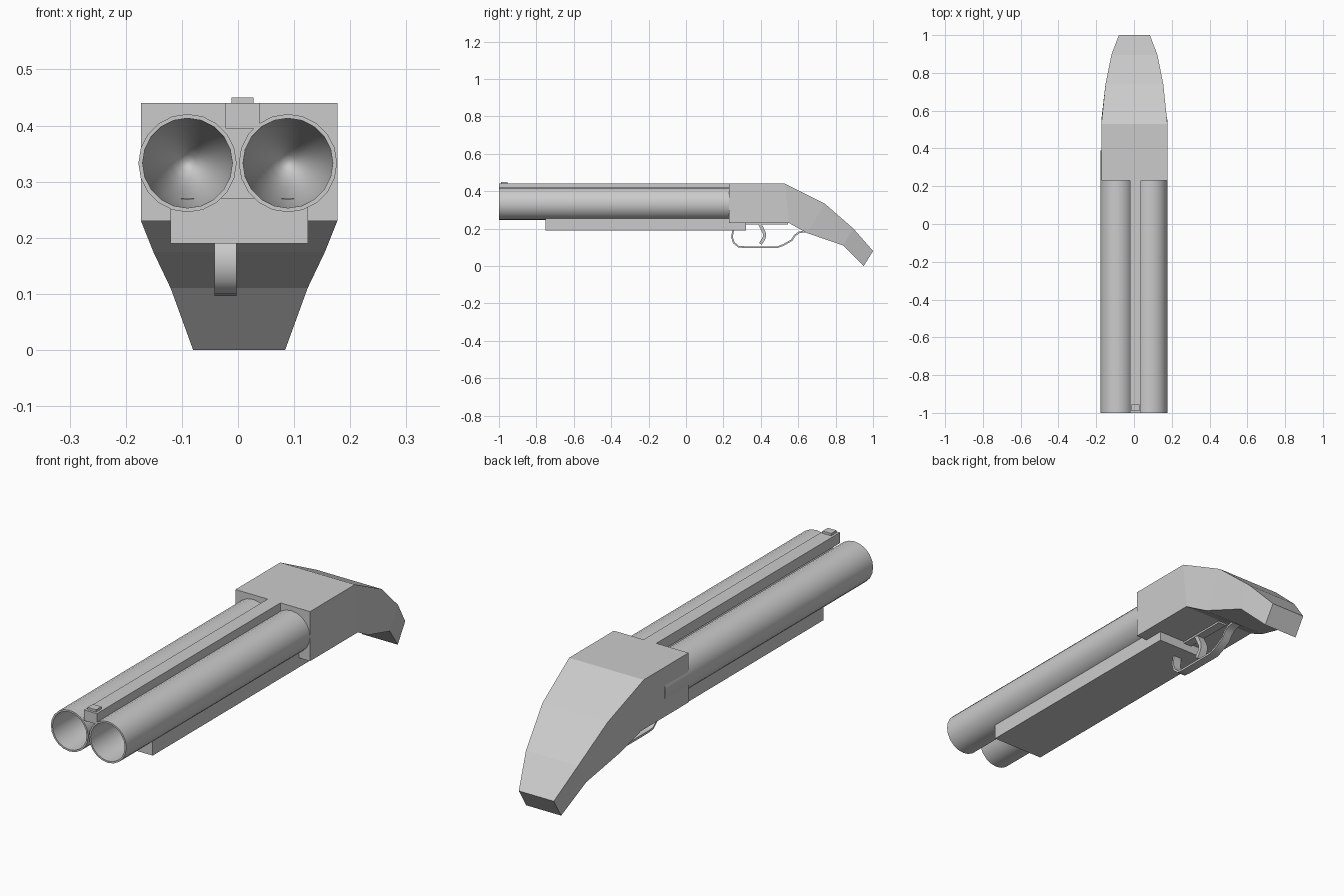
import bpy, bmesh, math
from mathutils import Vector

if "Cube" in bpy.data.objects:
    bpy.data.objects.remove(bpy.data.objects["Cube"])


def make(name, verts, faces, smooth=False):
    me = bpy.data.meshes.new(name)
    me.from_pydata(verts, [], faces)
    bm = bmesh.new()
    bm.from_mesh(me)
    bmesh.ops.recalc_face_normals(bm, faces=bm.faces)
    bm.to_mesh(me)
    bm.free()
    ob = bpy.data.objects.new(name, me)
    bpy.context.collection.objects.link(ob)
    if smooth:
        bpy.ops.object.select_all(action='DESELECT')
        ob.select_set(True)
        bpy.context.view_layer.objects.active = ob
        bpy.ops.object.shade_smooth_by_angle(angle=math.radians(35))
    return ob


def loft(name, rings, smooth=False):
    """Skin equal-length rings and cap both ends."""
    n = len(rings[0])
    verts = [v for r in rings for v in r]
    faces = [(i * n + j, i * n + (j + 1) % n, (i + 1) * n + (j + 1) % n, (i + 1) * n + j)
             for i in range(len(rings) - 1) for j in range(n)]
    faces += [tuple(range(n)), tuple(range(len(verts) - n, len(verts)))]
    return make(name, verts, faces, smooth)


def box(name, x, y, z):
    return loft(name, [[(x[0], v, z[0]), (x[1], v, z[0]), (x[1], v, z[1]), (x[0], v, z[1])] for v in y])


def strap(name, path, x, t):
    """Flat strip of thickness t following a (y, z) path."""
    pts = [Vector(p) for p in path]
    rings = []
    for i, p in enumerate(pts):
        d = (pts[min(i + 1, len(pts) - 1)] - pts[max(i - 1, 0)]).normalized()
        nrm = Vector((-d.y, d.x)) * t / 2
        a, b = p + nrm, p - nrm
        rings.append([(x[0], *a), (x[1], *a), (x[1], *b), (x[0], *b)])
    return loft(name, rings, True)


# Barrels: closed back, outer wall, muzzle lip, long rounded bore
SIDES = 20
bore = [(-1 + 0.433 * math.sin(a), 0.08 * math.cos(a))
        for a in [math.radians(k) for k in (0, 12, 24, 35, 46, 57, 68, 79, 87)]]
profile = [(0.39, 0.0875), (-1, 0.0875)] + bore
for side, cx in (("left", -0.09), ("right", 0.089)):
    loft(side + "_barrel",
         [[(cx + r * math.cos(2 * math.pi * k / SIDES), y, 0.333 + r * math.sin(2 * math.pi * k / SIDES))
           for k in range(SIDES)] for y, r in profile], True)

# Rib, bead sight and forend
box("top_rib", (-0.022, 0.038), (-1, 0.24), (0.395, 0.44))
box("front_sight", (-0.012, 0.028), (-0.99, -0.955), (0.44, 0.45))
box("forend", (-0.12, 0.125), (-0.75, 0.32), (0.19, 0.27))

# Receiver and grip: top point, bottom point, half width
sections = [((0.23, 0.44), (0.23, 0.23), 0.175),
            ((0.53, 0.44), (0.55, 0.23), 0.175),
            ((0.74, 0.335), (0.65, 0.175), 0.153),
            ((0.895, 0.2), (0.84, 0.11), 0.122),
            ((1.0, 0.08), (0.95, 0.0), 0.082)]
loft("receiver_and_grip",
     [[(0.002 - w, *t), (0.002 + w, *t), (0.002 + w, *b), (0.002 - w, *b)] for t, b, w in sections])

# Trigger guard, its mounting plate and the trigger
strap("trigger_guard", [(0.27, 0.21), (0.252, 0.19), (0.246, 0.155), (0.255, 0.125), (0.28, 0.104),
                        (0.31, 0.101), (0.49, 0.101), (0.52, 0.112), (0.565, 0.138), (0.582, 0.163),
                        (0.605, 0.18), (0.64, 0.185)], (-0.042, -0.003), 0.009)
box("guard_plate", (-0.042, -0.003), (0.3, 0.545), (0.222, 0.235))
strap("trigger", [(0.39, 0.232), (0.405, 0.205), (0.42, 0.172), (0.418, 0.15), (0.398, 0.118)],
      (-0.04, -0.005), 0.017)
